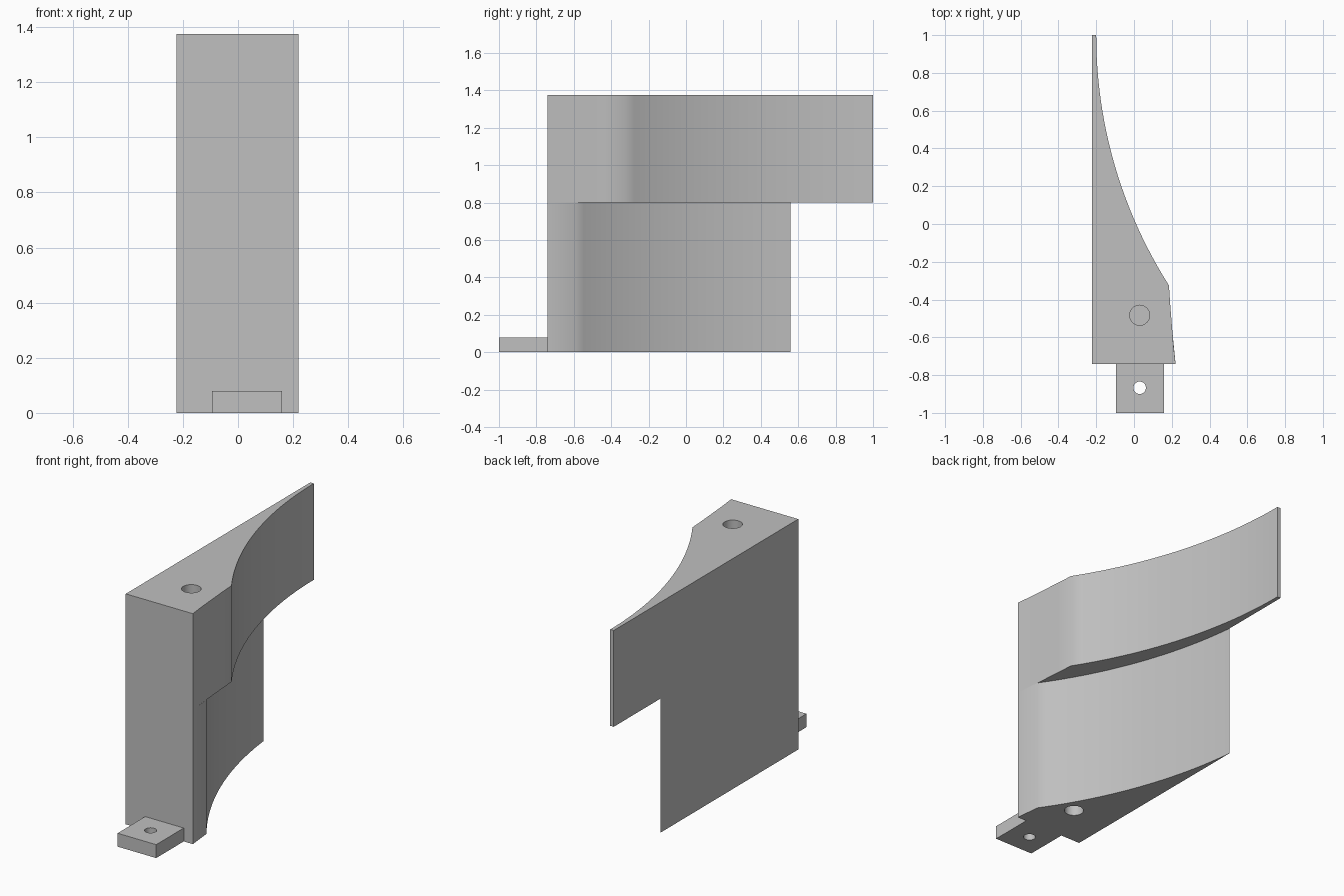
import bpy, bmesh
from math import radians, asin, sin, cos, atan2, hypot

if "Cube" in bpy.data.objects:
    bpy.data.objects.remove(bpy.data.objects["Cube"])

grey = bpy.data.materials.new("plain_grey")
grey.use_nodes = True
GREY = (0.53, 0.53, 0.53, 1)
grey.diffuse_color = GREY
grey.node_tree.nodes["Principled BSDF"].inputs["Base Color"].default_value = GREY

LEFT, RIGHT, FRONT, STEP, TOP = -0.223, 0.22, -0.74, 0.8, 1.375
RADIUS = 2.472


def arc(a, b, radius, steps=24):
    """Points from a to b on a circle whose centre lies right of the path."""
    dx, dy = b[0] - a[0], b[1] - a[1]
    chord = hypot(dx, dy)
    half = asin(chord / 2 / radius)
    cx = (a[0] + b[0]) / 2 + dy / chord * radius * cos(half)
    cy = (a[1] + b[1]) / 2 - dx / chord * radius * cos(half)
    start = atan2(a[1] - cy, a[0] - cx)
    return [(cx + radius * cos(start - 2 * half * i / steps),
             cy + radius * sin(start - 2 * half * i / steps))
            for i in range(steps + 1)]


def prism(name, outline, z0, z1):
    """Extrude a flat outline between two heights."""
    bm = bmesh.new()
    face = bm.faces.new([bm.verts.new((x, y, z0)) for x, y in outline])
    grown = bmesh.ops.extrude_face_region(bm, geom=[face])["geom"]
    verts = [v for v in grown if isinstance(v, bmesh.types.BMVert)]
    bmesh.ops.translate(bm, verts=verts, vec=(0, 0, z1 - z0))
    bmesh.ops.recalc_face_normals(bm, faces=bm.faces)
    mesh = bpy.data.meshes.new(name)
    bm.to_mesh(mesh)
    bm.free()
    mesh.materials.append(grey)
    obj = bpy.data.objects.new(name, mesh)
    bpy.context.collection.objects.link(obj)
    return obj


def drill(obj, x, y, r, z0, z1, sides=40):
    """Cut a round vertical hole and bake the result."""
    ring = [(x + r * cos(radians(360 * i / sides)),
             y + r * sin(radians(360 * i / sides))) for i in range(sides)]
    cutter = prism("hole_cutter", ring, z0, z1)
    cutter.hide_render = True
    mod = obj.modifiers.new("hole", "BOOLEAN")
    mod.operation, mod.solver, mod.object = "DIFFERENCE", "EXACT", cutter
    graph = bpy.context.evaluated_depsgraph_get()
    baked = bpy.data.meshes.new_from_object(obj.evaluated_get(graph))
    obj.modifiers.clear()
    obj.data = baked
    bpy.data.objects.remove(cutter)


# Upper block with the long swept blade, ending in a thin blunt tip
upper = prism("upper_blade",
              [(LEFT, FRONT), (RIGHT, FRONT), (0.209, -0.64), (0.2, -0.53), (0.192, -0.43)]
              + arc((0.185, -0.325), (-0.2, 1), RADIUS) + [(LEFT, 1)], STEP, TOP)

# Lower block with a shorter sweep that tapers to an edge
lower = prism("lower_blade",
              [(LEFT, FRONT), (RIGHT, FRONT)]
              + arc((0.205, -0.59), (LEFT, 0.56), RADIUS), 0, STEP)

# Mounting tab on the front
tab = prism("mounting_tab",
            [(-0.095, -1), (0.16, -1), (0.16, FRONT), (-0.095, FRONT)], 0, 0.08)

# Blind pin holes at top and bottom, screw hole through the tab
drill(upper, 0.03, -0.483, 0.053, TOP - 0.25, TOP + 0.1)
drill(lower, 0.03, -0.483, 0.053, -0.1, 0.25)
drill(tab, 0.03, -0.867, 0.033, -0.1, 0.2)

# Smooth the sweeps and hole walls, keep corners crisp
for obj in (upper, lower, tab):
    bpy.ops.object.select_all(action="DESELECT")
    obj.select_set(True)
    bpy.context.view_layer.objects.active = obj
    bpy.ops.object.shade_smooth_by_angle(angle=radians(32))
